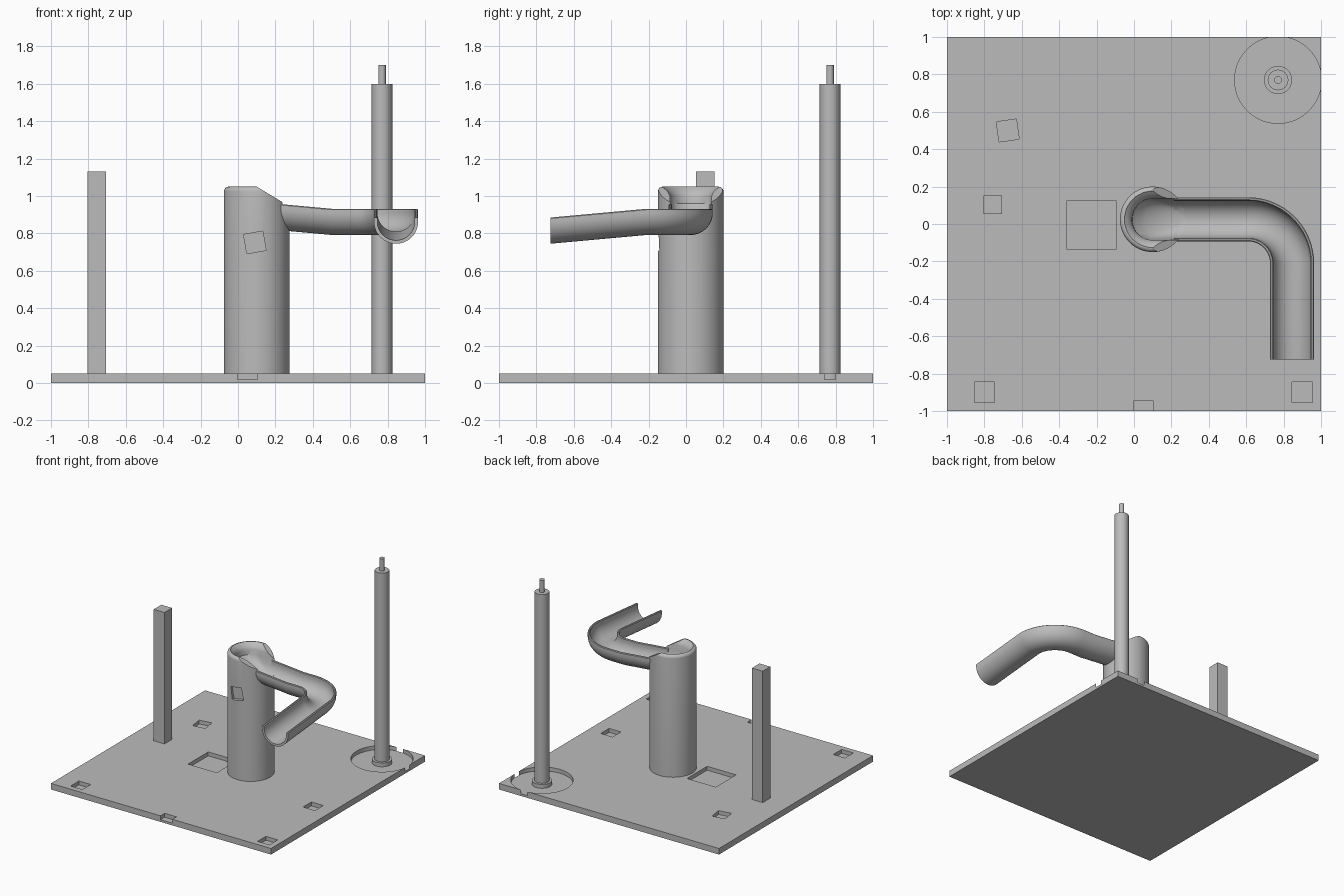
import bpy, bmesh, math
from mathutils import Matrix, Vector

old = bpy.data.objects.get("Cube")
if old:
    bpy.data.objects.remove(old, do_unlink=True)

grey = bpy.data.materials.new("plain grey")
grey.use_nodes = True
grey.diffuse_color = (0.5, 0.5, 0.5, 1)
grey.node_tree.nodes["Principled BSDF"].inputs["Base Color"].default_value = (0.5, 0.5, 0.5, 1)


def finish(name, bm):
    bmesh.ops.recalc_face_normals(bm, faces=bm.faces)
    mesh = bpy.data.meshes.new(name)
    bm.to_mesh(mesh)
    bm.free()
    mesh.materials.append(grey)
    obj = bpy.data.objects.new(name, mesh)
    bpy.context.collection.objects.link(obj)
    return obj


def loft(name, rings):
    """Closed rings of equal length joined into a capped solid."""
    bm = bmesh.new()
    loops = [[bm.verts.new(p) for p in ring] for ring in rings]
    for a, b in zip(loops, loops[1:]):
        for i in range(len(a)):
            j = (i + 1) % len(a)
            bm.faces.new((a[i], a[j], b[j], b[i]))
    bm.faces.new(loops[0])
    bm.faces.new(loops[-1])
    return finish(name, bm)


def box(name, centre, size, turn=None):
    bm = bmesh.new()
    matrix = Matrix.Translation(centre) @ (turn or Matrix()) @ Matrix.Diagonal((*size, 1))
    bmesh.ops.create_cube(bm, size=1, matrix=matrix)
    return finish(name, bm)


def lathe(name, x, y, profile, sides=64):
    angles = [2 * math.pi * i / sides for i in range(sides)]
    return loft(name, [[(x + r * math.cos(a), y + r * math.sin(a), z) for a in angles]
                       for r, z in profile])


def select(obj):
    bpy.ops.object.select_all(action='DESELECT')
    obj.select_set(True)
    bpy.context.view_layer.objects.active = obj


def cut(target, cutters):
    select(target)
    for cutter in cutters:
        mod = target.modifiers.new("cut", 'BOOLEAN')
        mod.operation = 'DIFFERENCE'
        mod.solver = 'EXACT'
        mod.object = cutter
        bpy.ops.object.modifier_apply(modifier=mod.name)
        bpy.data.objects.remove(cutter, do_unlink=True)


def smooth(obj):
    select(obj)
    bpy.ops.object.shade_smooth_by_angle(angle=math.radians(30))


# Base plate with square sockets, a large tray and a round recess
FLOOR = 0.018
plate = box("base_plate", (0, 0, 0.025), (2, 2, 0.05))
sockets = [(-0.8, -0.9, 0.108, 0), (0.9, -0.9, 0.108, 0), (0.05, -1, 0.108, 0),
           (0.83, -0.21, 0.108, 0), (-0.675, 0.5, 0.108, 8), (-0.228, -0.005, 0.262, 0)]
cutters = [box("socket_cutter", (x, y, FLOOR + 0.05), (s, s, 0.1),
               Matrix.Rotation(math.radians(a), 4, 'Z')) for x, y, s, a in sockets]
cutters.append(lathe("recess_cutter", 0.77, 0.77, [(0.232, FLOOR), (0.232, 0.1)], 96))
cut(plate, cutters)
smooth(plate)

# Square post
box("square_post", (-0.755, 0.103, 0.575), (0.098, 0.098, 1.11))

# Tall round pole with a collar and a top pin
smooth(lathe("round_pole", 0.77, 0.77,
             [(0.075, FLOOR - 0.005), (0.075, 0.05), (0.055, 0.05), (0.055, 1.6),
              (0.02, 1.6), (0.02, 1.7)], 48))

# Column with a rounded top edge
CX, CY, R, TOP, ROUND = 0.1, 0.025, 0.175, 1.05, 0.025
edge = [(R - ROUND + ROUND * math.cos(t), TOP - ROUND + ROUND * math.sin(t))
        for t in (math.pi / 2 * i / 6 for i in range(7))]
column = lathe("column", CX, CY, [(R, 0.04)] + edge, 96)

# Sloped front of the column top
slope = [(CX, TOP), (CX + 0.3, TOP - 0.18), (CX + 0.3, TOP + 0.2), (CX, TOP + 0.2)]
slope_cutter = loft("slope_cutter", [[(x, y, z) for x, z in slope] for y in (-0.4, 0.4)])


# Funnel: stacked rounded outlines that narrow towards the pipe
def outline(x, r, z, steps=24):
    arc = [math.pi / 2 + math.pi * i / steps for i in range(steps + 1)]
    pts = [(x + r * math.cos(a), CY + r * math.sin(a), z) for a in arc]
    return pts + [(0.5, CY - r, z), (0.5, CY + r, z)]


levels = [(CX, 0.155, 1.06), (CX, 0.15, 1.047), (CX, 0.134, 1.035), (CX, 0.12, 1.02),
          (CX, 0.111, 1.0), (CX, 0.109, 0.96), (0.13, 0.1, 0.92), (0.155, 0.094, 0.9),
          (0.18, 0.084, 0.88), (0.205, 0.072, 0.865), (0.23, 0.055, 0.85), (0.27, 0.02, 0.836)]
funnel_cutter = loft("funnel_cutter", [outline(*level) for level in levels])

# Tilted square recess on the column front
square_cutter = box("square_cutter", (0.09, -0.17, 0.752), (0.104, 0.1, 0.104),
                    Matrix.Rotation(math.radians(-10), 4, 'Y'))
cut(column, [slope_cutter, funnel_cutter, square_cutter])
smooth(column)

# Open half pipe: straight run, quarter bend, sloping outlet
OUTER, WALL, SIDE = 0.118, 0.018, 0.022
BX, BY, BEND = 0.61, -0.21, 0.235
path = [((0.215, CY, 0.958), 0), ((0.5, CY, 0.932), 0)]
for i in range(25):
    a = math.pi / 2 * i / 24
    path.append(((BX + BEND * math.sin(a), BY + BEND * math.cos(a), 0.932), a))
path.append(((BX + BEND, -0.725, 0.885), math.pi / 2))

arc = [math.pi * i / 32 for i in range(33)]
INNER = OUTER - WALL
profile = [(-OUTER, -0.005), (-OUTER, -SIDE)]
profile += [(-OUTER * math.cos(t), -SIDE - OUTER * math.sin(t)) for t in arc[1:]]
profile += [(OUTER, -0.005), (OUTER - 0.005, 0), (INNER + 0.005, 0), (INNER, -0.005)]
profile += [(INNER * math.cos(t), -SIDE - INNER * math.sin(t)) for t in arc]
profile += [(-INNER, -0.005), (-INNER - 0.005, 0), (-OUTER + 0.005, 0)]

rings = []
for point, a in path:
    side = Vector((math.sin(a), math.cos(a), 0))
    rings.append([Vector(point) + side * u + Vector((0, 0, v)) for u, v in profile])
smooth(loft("half_pipe", rings))
